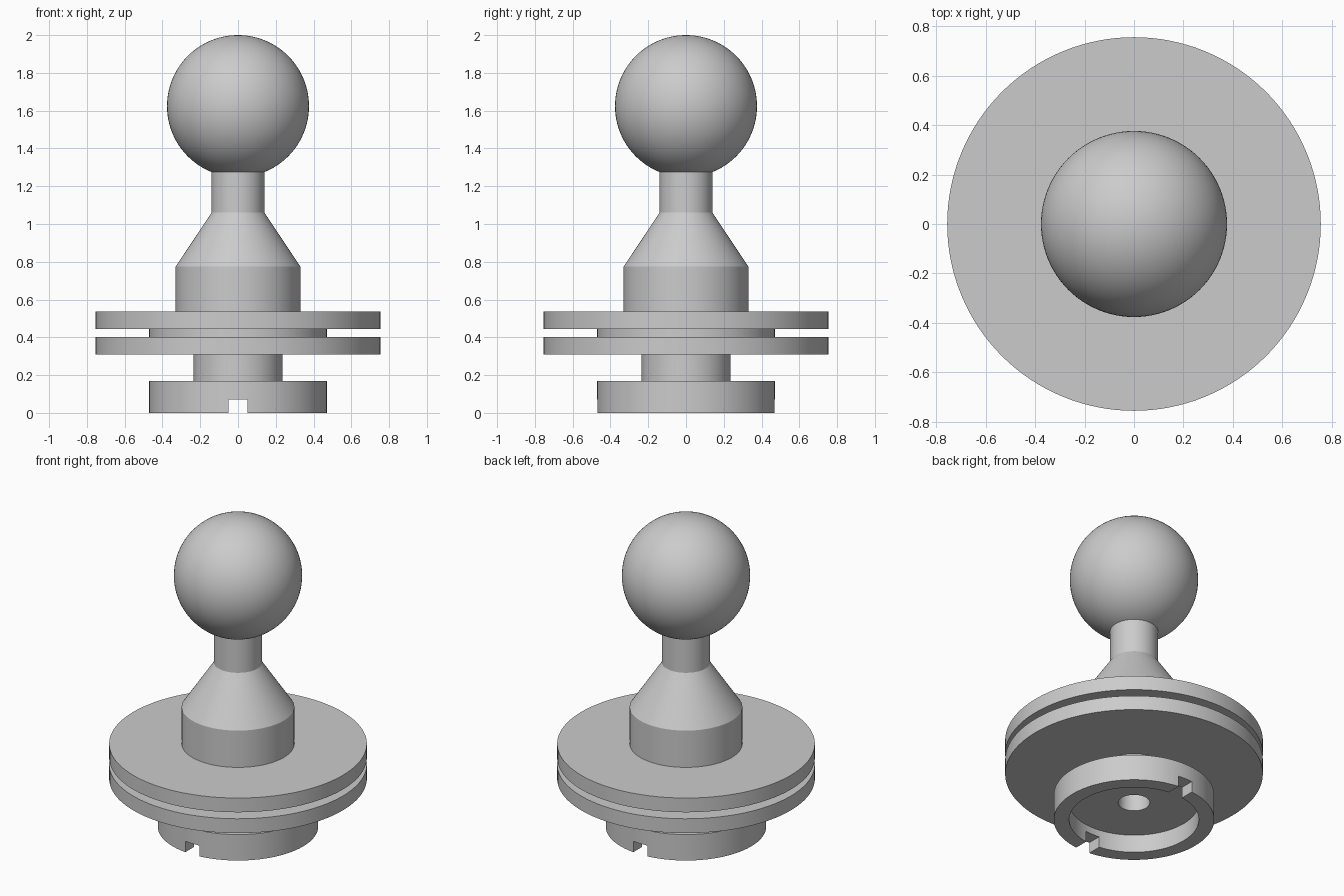
import bpy
import bmesh
import math

cube = bpy.data.objects.get("Cube")
if cube:
    bpy.data.objects.remove(cube, do_unlink=True)

SEGMENTS = 128
BORE = 0.093

grey = bpy.data.materials.new("light_grey")
grey.use_nodes = True
COLOUR = (0.6, 0.6, 0.6, 1)
grey.diffuse_color = COLOUR
grey.node_tree.nodes["Principled BSDF"].inputs["Base Color"].default_value = COLOUR


def finish(obj):
    """Apply smooth shading with crisp machined edges."""
    bpy.ops.object.select_all(action="DESELECT")
    obj.select_set(True)
    bpy.context.view_layer.objects.active = obj
    bpy.ops.object.shade_smooth_by_angle(angle=math.radians(30))


def lathe(name, profile):
    """Spin a closed (radius, height) outline around z into a solid."""
    bm = bmesh.new()
    verts = [bm.verts.new((r, 0, z)) for r, z in profile]
    closed = profile[0][0] > 0
    pairs = list(zip(verts, verts[1:] + verts[:1]))
    edges = [bm.edges.new(p) for p in (pairs if closed else pairs[:-1])]
    bmesh.ops.spin(bm, geom=verts + edges, cent=(0, 0, 0), axis=(0, 0, 1),
                   angle=math.tau, steps=SEGMENTS, use_merge=True)
    bmesh.ops.remove_doubles(bm, verts=bm.verts, dist=0.0001)
    bmesh.ops.recalc_face_normals(bm, faces=bm.faces)
    mesh = bpy.data.meshes.new(name)
    bm.to_mesh(mesh)
    bm.free()
    mesh.materials.append(grey)
    obj = bpy.data.objects.new(name, mesh)
    bpy.context.collection.objects.link(obj)
    finish(obj)
    return obj


def ring(name, radius, bottom, top):
    """Washer with the central bore through it."""
    return lathe(name, [(BORE, bottom), (radius, bottom), (radius, top), (BORE, top)])


# Recessed foot with its stem
foot = lathe("foot", [(BORE, 0.115), (0.38, 0.115), (0.38, 0), (0.47, 0), (0.47, 0.168),
                      (0.235, 0.168), (0.235, 0.31), (BORE, 0.31)])

# Slot across the foot, front to back
bpy.ops.mesh.primitive_cube_add(size=1, location=(0, 0, 0))
cutter = bpy.context.object
cutter.name = "slot_cutter"
cutter.scale = (0.1, 1.2, 0.14)
cutter.hide_render = True
slot = foot.modifiers.new("slot", "BOOLEAN")
slot.operation = "DIFFERENCE"
slot.solver = "EXACT"
slot.object = cutter
bpy.context.view_layer.objects.active = foot
bpy.ops.object.modifier_apply(modifier=slot.name)
bpy.data.objects.remove(cutter, do_unlink=True)
finish(foot)

# Lower flange and the groove core between the flanges
ring("lower_flange", 0.755, 0.31, 0.403)
ring("groove_core", 0.47, 0.403, 0.445)

# Upper flange, body, cone and neck
lathe("upper_flange_and_post", [(0, 0.445), (0.755, 0.445), (0.755, 0.537), (0.33, 0.537),
                                (0.33, 0.775), (0.14, 1.06), (0.14, 1.3), (0, 1.3)])

# Ball head
bpy.ops.mesh.primitive_uv_sphere_add(segments=96, ring_count=48, radius=0.376,
                                     location=(0, 0, 1.624))
ball = bpy.context.object
ball.name = "ball"
ball.data.materials.append(grey)
finish(ball)
